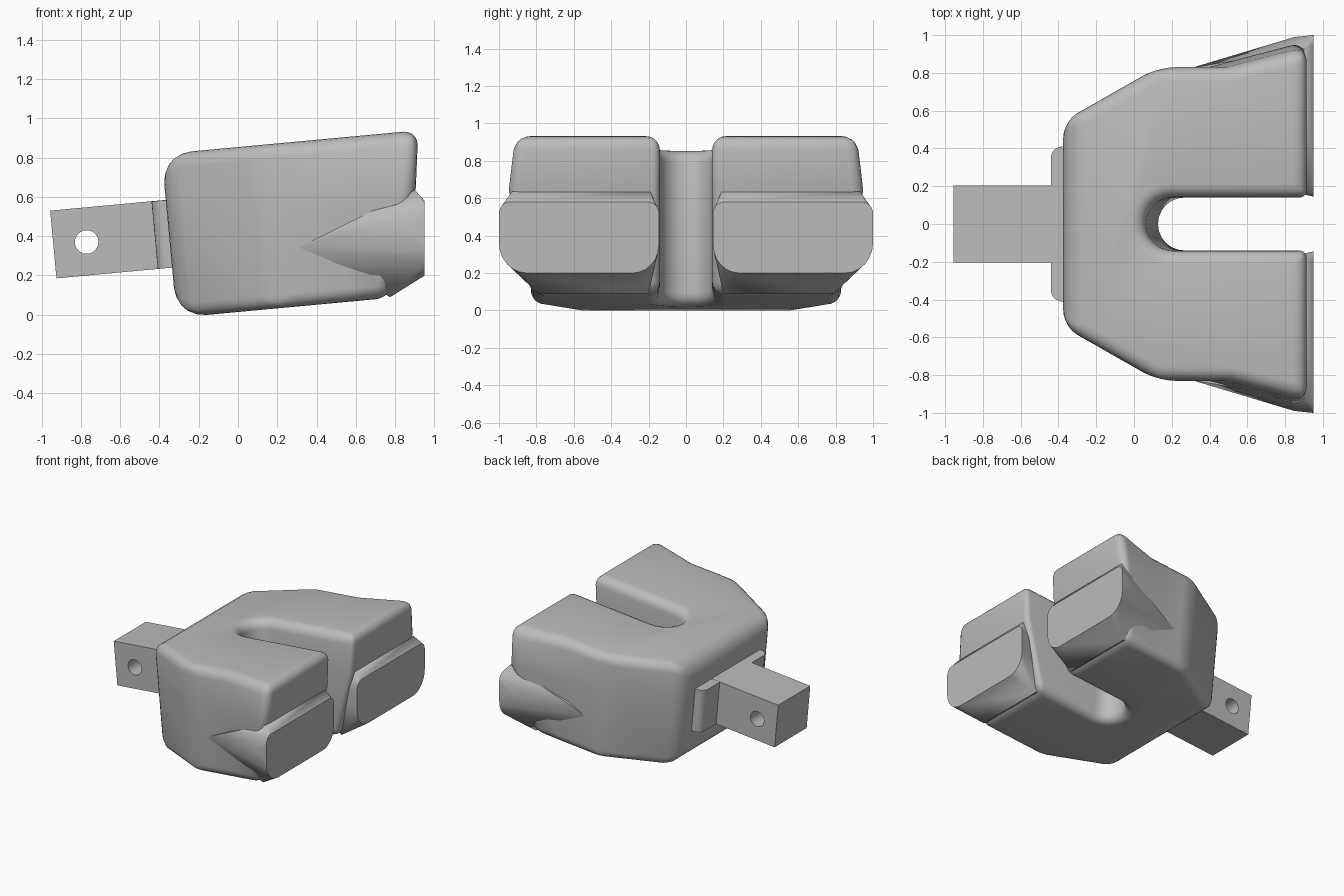
import bpy, bmesh, math
from mathutils import Matrix, Vector

cube = bpy.data.objects.get("Cube")
if cube:
    bpy.data.objects.remove(cube, do_unlink=True)

TILT = Matrix.Rotation(math.radians(-5.3), 4, 'Y')
SLOT = 0.14

grey = bpy.data.materials.new("plain_grey")
grey.use_nodes = True
grey.diffuse_color = (0.5, 0.5, 0.5, 1)
grey.node_tree.nodes["Principled BSDF"].inputs["Base Color"].default_value = (0.5, 0.5, 0.5, 1)


def add_object(name, bm, matrix=None):
    if matrix:
        bm.transform(matrix)
    bmesh.ops.recalc_face_normals(bm, faces=bm.faces)
    mesh = bpy.data.meshes.new(name)
    bm.to_mesh(mesh)
    bm.free()
    mesh.materials.append(grey)
    obj = bpy.data.objects.new(name, mesh)
    bpy.context.collection.objects.link(obj)
    return obj


def apply_and_smooth(obj):
    bpy.ops.object.select_all(action='DESELECT')
    obj.select_set(True)
    bpy.context.view_layer.objects.active = obj
    for mod in list(obj.modifiers):
        bpy.ops.object.modifier_apply(modifier=mod.name)
    bpy.ops.object.shade_smooth_by_angle(angle=math.radians(32))


def prism(bm, outline, axis):
    """Extrude a closed outline of vectors along an axis vector."""
    face = bm.faces.new([bm.verts.new(p) for p in outline])
    ext = bmesh.ops.extrude_face_region(bm, geom=[face])
    verts = [g for g in ext["geom"] if isinstance(g, bmesh.types.BMVert)]
    bmesh.ops.translate(bm, verts=verts, vec=axis)


# Slotted body: three stacked U-shaped rings
def ring_outline(flare_x, end_x, end_y):
    side = [(-0.312, 0.54), (0.2, 0.83), (flare_x, 0.83), (end_x, end_y), (end_x, SLOT)]
    steps = 12
    arc = [(0.275 - SLOT * math.sin(math.pi * i / steps),
            SLOT * math.cos(math.pi * i / steps)) for i in range(steps + 1)]
    return side + arc + [(x, -y) for x, y in reversed(side)]


levels = [(0.014, 0.6, 0.775, 0.82), (0.56, 0.45, 0.961, 0.965), (0.85, 0.6, 1.0, 0.93)]
bm = bmesh.new()
rings = [[bm.verts.new((x, y, z)) for x, y in ring_outline(f, ex, ey)]
         for z, f, ex, ey in levels]
count = len(rings[0])
for low, high in zip(rings, rings[1:]):
    for i in range(count):
        j = (i + 1) % count
        bm.faces.new((low[i], low[j], high[j], high[i]))
bm.faces.new(rings[0])
bm.faces.new(rings[-1])

# Rounded edges: wide at the back, narrower elsewhere
weight = bm.edges.layers.float.new("bevel_weight_edge")
for ring, amount in ((rings[0], 0.45), (rings[-1], 0.5)):
    for i in range(count):
        edge = bm.edges.get((ring[i], ring[(i + 1) % count]))
        edge[weight] = 1.0 if i == count - 1 else amount
for index, amount in ((0, 0.6), (1, 0.6), (3, 0.5), (4, 0.25)):
    for k in (index, count - 1 - index):
        for low, high in zip(rings, rings[1:]):
            bm.edges.get((low[k], high[k]))[weight] = amount
body = add_object("slotted_body", bm, TILT)
bevel = body.modifiers.new("rounding", 'BEVEL')
bevel.limit_method = 'WEIGHT'
bevel.width = 0.15
bevel.segments = 5
bevel.use_clamp_overlap = False
apply_and_smooth(body)


# Jaw pads: flat rounded face tapering back into the body side
def corner(cy, cz, ry, rz, start):
    return [(0.95, cy + ry * math.cos(math.radians(start + a)),
             cz + rz * math.sin(math.radians(start + a))) for a in range(0, 91, 15)]


def jaw_pad(name, side):
    points = corner(0.94, 0.52, 0.06, 0.06, 0)
    points += corner(0.205, 0.52, 0.06, 0.06, 90)
    points += corner(0.285, 0.35, 0.14, 0.15, 180)
    points += corner(0.85, 0.36, 0.15, 0.16, 270)
    points += [(0.9, 0.93, 0.635), (0.9, 0.19, 0.635), (0.85, 0.99, 0.45),
               (0.3, 0.825, 0.34), (0.3, 0.3, 0.34),
               (0.775, 0.79, 0.09), (0.775, 0.2, 0.09)]
    bm = bmesh.new()
    verts = [bm.verts.new((x, y * side, z)) for x, y, z in points]
    bmesh.ops.convex_hull(bm, input=verts)
    bmesh.ops.dissolve_limit(bm, angle_limit=0.01, verts=bm.verts, edges=bm.edges)
    apply_and_smooth(add_object(name, bm))


jaw_pad("left_side_jaw_pad", 1)
jaw_pad("right_side_jaw_pad", -1)

# Collar behind the body with rounded ends
bm = bmesh.new()
arc = [(-0.325 - 0.06 * math.sin(math.radians(a)), 0.35 + 0.06 * math.cos(math.radians(a)))
       for a in range(0, 91, 15)]
half = [(-0.25, 0.41)] + arc
outline = half + [(x, -y) for x, y in reversed(half)]
prism(bm, [Vector((x, y, 0.27)) for x, y in outline], Vector((0, 0, 0.345)))
apply_and_smooth(add_object("collar", bm, TILT))

# Square shank with a cross hole
bm = bmesh.new()
bmesh.ops.create_cube(bm, size=1, matrix=Matrix.Translation((-0.6, 0, 0.443))
                      @ Matrix.Diagonal((0.606, 0.405, 0.346, 1)))
shank = add_object("shank", bm, TILT)
bm = bmesh.new()
bmesh.ops.create_cone(bm, cap_ends=True, segments=32, radius1=0.06, radius2=0.06, depth=1,
                      matrix=Matrix.Translation((-0.733, 0, 0.44))
                      @ Matrix.Rotation(math.pi / 2, 4, 'X'))
cutter = add_object("hole_cutter", bm, TILT)
cutter.hide_render = True
cut = shank.modifiers.new("cross_hole", 'BOOLEAN')
cut.operation = 'DIFFERENCE'
cut.object = cutter
apply_and_smooth(shank)
bpy.data.objects.remove(cutter, do_unlink=True)
